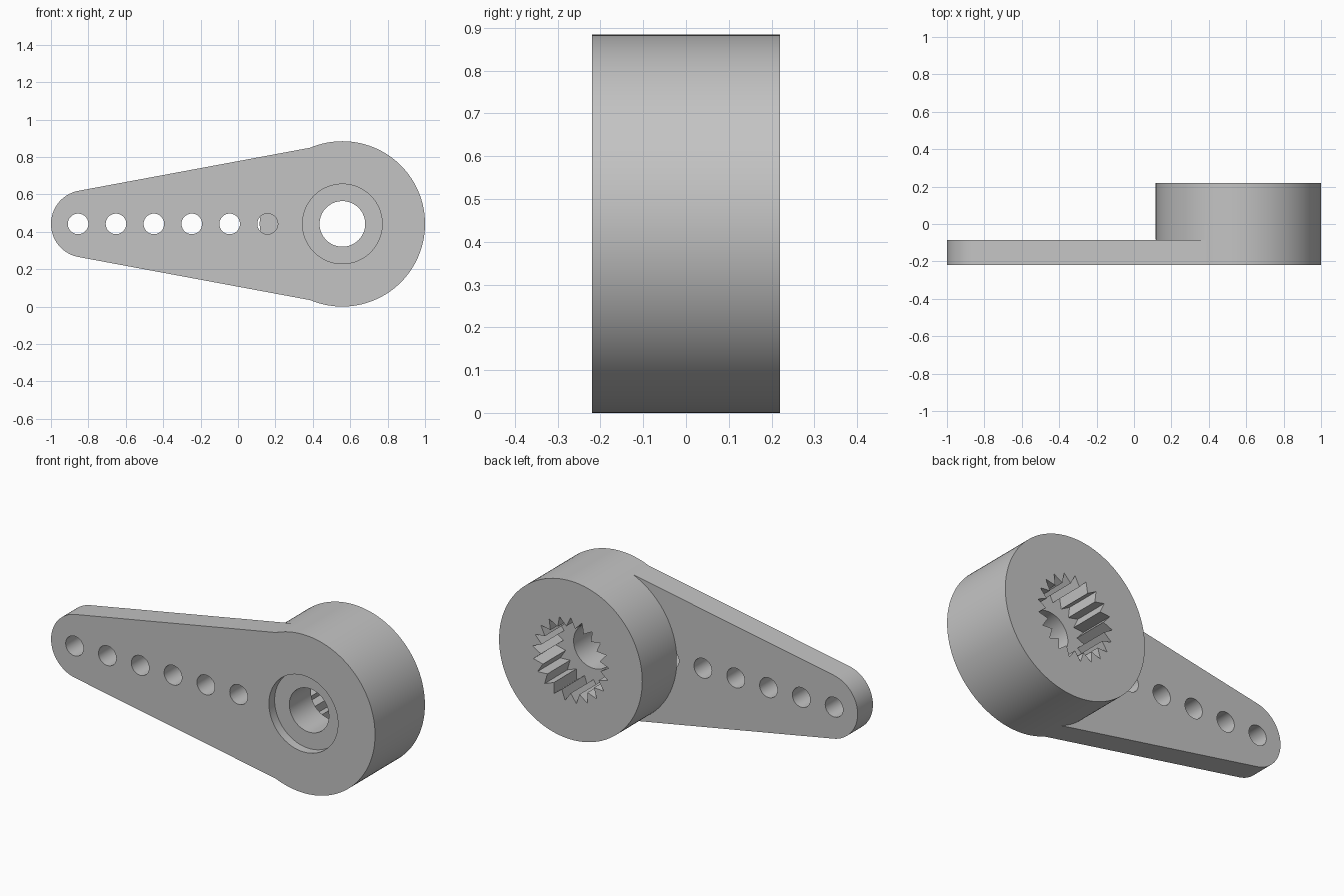
import bpy, bmesh
from math import sin, cos, pi, radians

if "Cube" in bpy.data.objects:
    bpy.data.objects.remove(bpy.data.objects["Cube"], do_unlink=True)

MID = 0.442                      # height of the centre line
HUB_X, HUB_R = 0.558, 0.442
FRONT, ARM_BACK, BACK = -0.22, -0.085, 0.22
TIP_X, TIP_R = -0.82, 0.18
OVER = 0.1                       # how far cutters stick out

grey = bpy.data.materials.new("grey plastic")
grey.use_nodes = True
grey.diffuse_color = (0.55, 0.55, 0.55, 1)
grey.node_tree.nodes["Principled BSDF"].inputs["Base Color"].default_value = (0.55, 0.55, 0.55, 1)


def prism(name, outline, y0, y1):
    """Extrude an (x, z) outline from y0 to y1."""
    bm = bmesh.new()
    face = bm.faces.new([bm.verts.new((x, y0, z)) for x, z in outline])
    ext = bmesh.ops.extrude_face_region(bm, geom=[face])
    moved = [v for v in ext["geom"] if isinstance(v, bmesh.types.BMVert)]
    bmesh.ops.translate(bm, verts=moved, vec=(0, y1 - y0, 0))
    bmesh.ops.recalc_face_normals(bm, faces=bm.faces)
    mesh = bpy.data.meshes.new(name)
    bm.to_mesh(mesh)
    bm.free()
    mesh.materials.append(grey)
    obj = bpy.data.objects.new(name, mesh)
    bpy.context.collection.objects.link(obj)
    return obj


def arc(x, r, start=0.0, end=2 * pi, n=96, closed=True):
    steps = n if closed else n - 1
    return [(x + r * cos(start + (end - start) * i / steps),
             MID + r * sin(start + (end - start) * i / steps)) for i in range(n)]


def combine(target, tool, operation):
    """Apply a boolean and discard its tool."""
    mod = target.modifiers.new(operation.lower(), "BOOLEAN")
    mod.operation, mod.object, mod.solver = operation, tool, "EXACT"
    bpy.ops.object.select_all(action="DESELECT")
    bpy.context.view_layer.objects.active = target
    target.select_set(True)
    bpy.ops.object.modifier_apply(modifier=mod.name)
    bpy.data.objects.remove(tool, do_unlink=True)


# Hub and tapered arm, joined into one body
body = prism("lever_arm", arc(HUB_X, HUB_R, n=128), FRONT, BACK)
tilt = radians(10.6)
tip = arc(TIP_X, TIP_R, pi / 2 + tilt, 3 * pi / 2 - tilt, 40, False)
root = [(0.40, MID - 0.41), (0.55, MID - 0.3), (0.55, MID + 0.3), (0.40, MID + 0.41)]
combine(body, prism("arm", tip + root, FRONT, ARM_BACK), "UNION")

# Row of linkage holes; the last one stops at the hub
for i in range(6):
    hole = arc(-0.855 + i * 0.2026, 0.055, n=40)
    combine(body, prism("hole_cutter", hole, FRONT - OVER, ARM_BACK + 0.001), "DIFFERENCE")

# Screw recess and screw hole
combine(body, prism("recess_cutter", arc(HUB_X, 0.213), FRONT - OVER, FRONT + 0.05), "DIFFERENCE")
combine(body, prism("bore_cutter", arc(HUB_X, 0.122, n=64), FRONT - OVER, BACK + OVER), "DIFFERENCE")

# Toothed socket in the back
TEETH = 21
spline = []
for i in range(2 * TEETH):
    r = 0.184 if i % 2 else 0.236
    a = pi / 2 + pi * i / TEETH
    spline.append((HUB_X + r * cos(a), MID + r * sin(a)))
combine(body, prism("socket_cutter", spline, BACK - 0.2, BACK + OVER), "DIFFERENCE")

# Single material and smooth round walls
body.data.materials.clear()
body.data.materials.append(grey)
for poly in body.data.polygons:
    poly.material_index = 0
bpy.ops.object.shade_smooth_by_angle(angle=radians(30))
